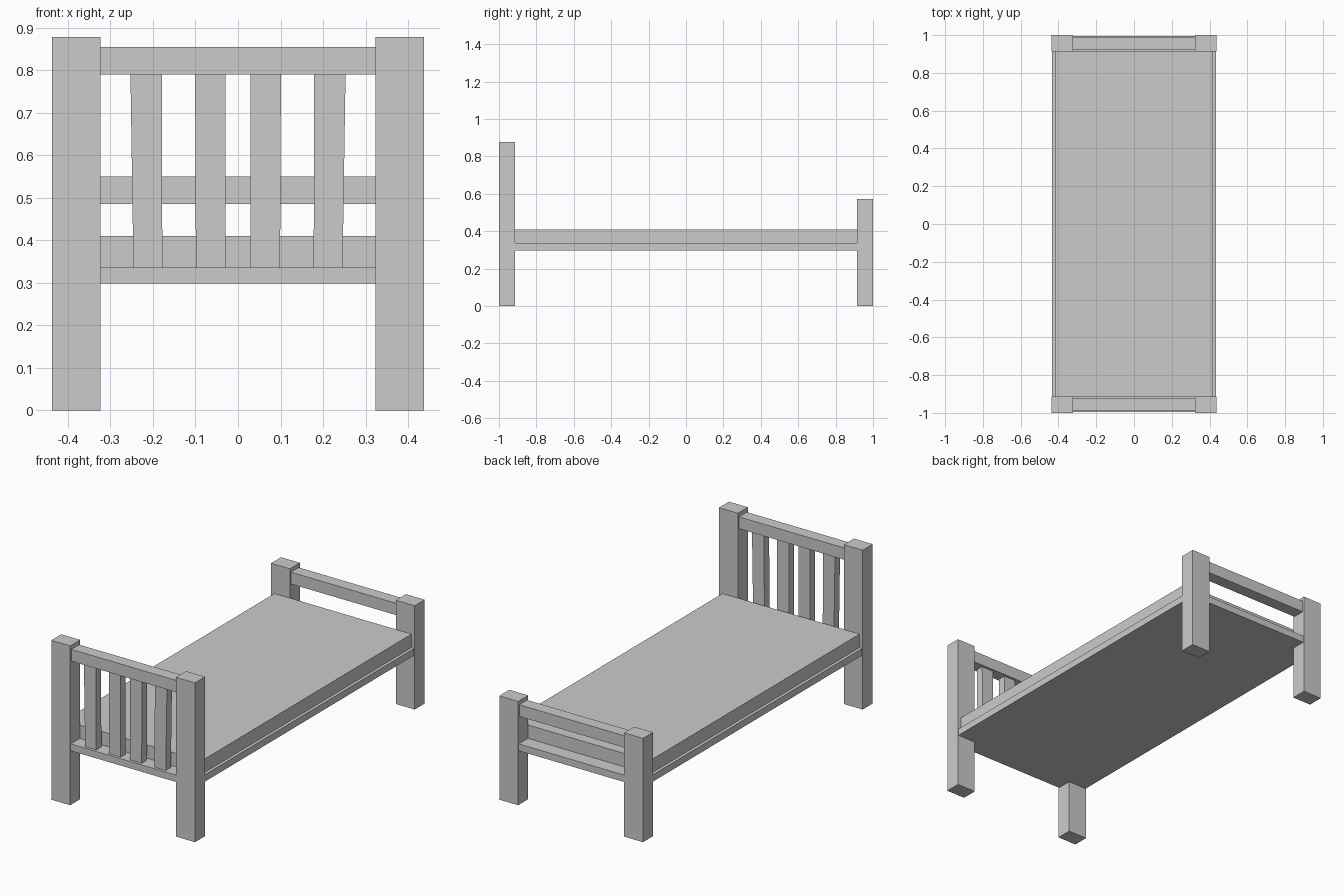
import bpy, bmesh

if "Cube" in bpy.data.objects:
    bpy.data.objects.remove(bpy.data.objects["Cube"])


def box(name, x, y, z, flare=None):
    """Box from (min, max) ranges; flare gives a different x range for the top face."""
    bm = bmesh.new()
    bmesh.ops.create_cube(bm, size=1)
    for v in bm.verts:
        top = v.co.z > 0
        xr = flare if (flare and top) else x
        v.co = (xr[v.co.x > 0], y[v.co.y > 0], z[top])
    me = bpy.data.meshes.new(name)
    bm.to_mesh(me)
    bm.free()
    ob = bpy.data.objects.new(name, me)
    bpy.context.collection.objects.link(ob)
    return ob


def mirrored(r, s):
    return r if s > 0 else (-r[1], -r[0])


# Platform and mattress
box("bed_base", (-0.435, 0.435), (-0.995, 0.995), (0.298, 0.336))
box("mattress", (-0.418, 0.418), (-0.915, 0.915), (0.336, 0.41))

# Corner posts and rails: tall headboard in front, low footboard behind
for label, end, height, rail_z in (("head", -1, 0.878, (0.79, 0.855)),
                                   ("foot", 1, 0.572, (0.485, 0.55))):
    for side in (-1, 1):
        box(label + "_post", mirrored((0.323, 0.438), side),
            mirrored((0.913, 1.0), end), (0, height))
    box(label + "_rail", (-0.33, 0.33), mirrored((0.922, 0.99), end), rail_z)

# Headboard slats, widening slightly to the top
for side in (-1, 1):
    for bottom, top in (((0.029, 0.099), (0.029, 0.101)),
                        ((0.178, 0.246), (0.179, 0.253))):
        box("head_slat", mirrored(bottom, side), (-0.98, -0.936),
            (0.336, 0.79), mirrored(top, side))
